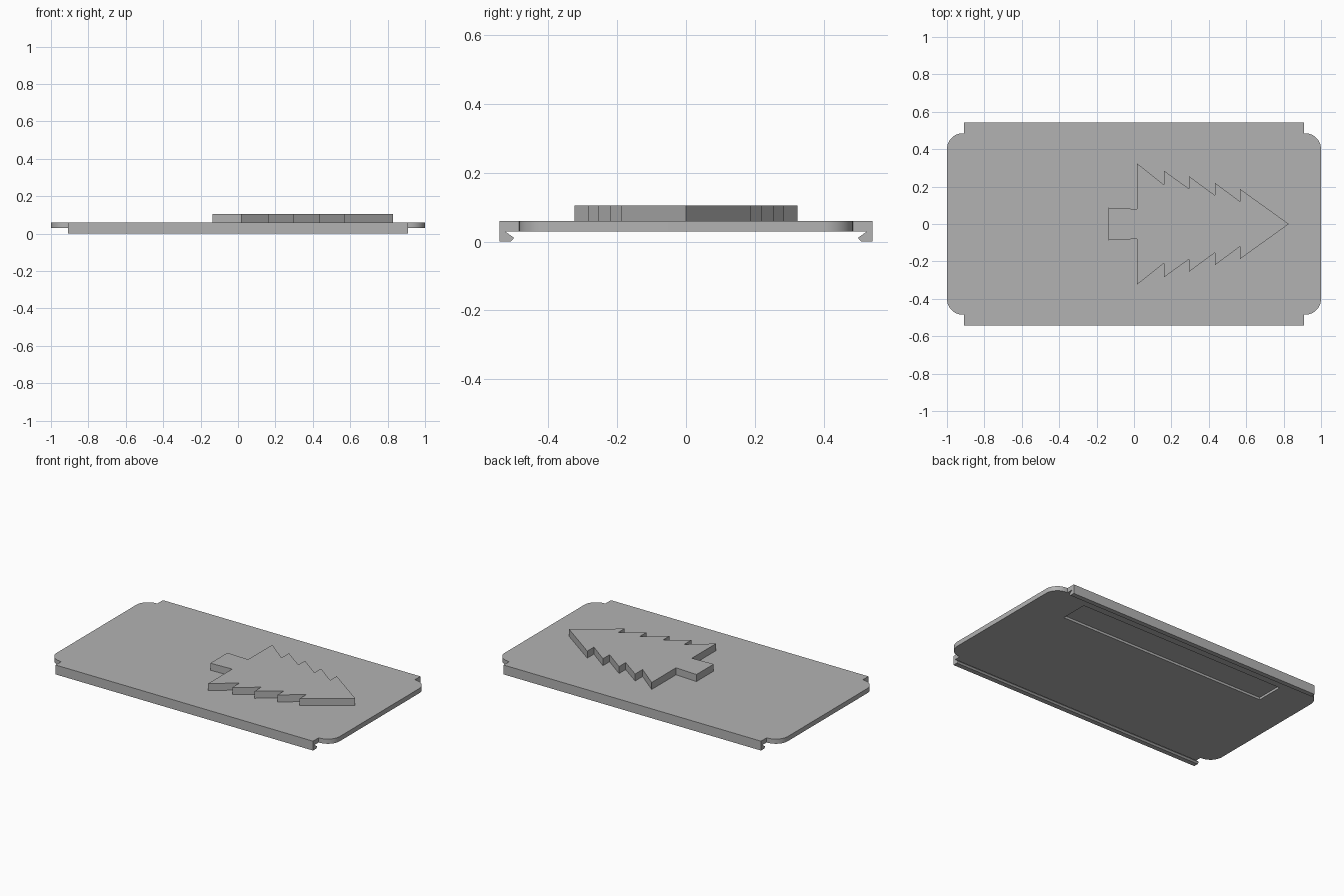
import bpy
import bmesh
from math import cos, sin, radians
from mathutils import Vector

cube = bpy.data.objects.get("Cube")
if cube:
    bpy.data.objects.remove(cube, do_unlink=True)

GREY = (0.45, 0.45, 0.45, 1)
grey = bpy.data.materials.new("matte grey")
grey.use_nodes = True
grey.diffuse_color = GREY
grey.node_tree.nodes["Principled BSDF"].inputs["Base Color"].default_value = GREY


def prism(name, outline, offset):
    """Extrude a closed 3D outline along an offset into a solid."""
    bm = bmesh.new()
    face = bm.faces.new([bm.verts.new(p) for p in outline])
    side = bmesh.ops.extrude_face_region(bm, geom=[face], use_keep_orig=True)["geom"]
    moved = [g for g in side if isinstance(g, bmesh.types.BMVert)]
    bmesh.ops.translate(bm, verts=moved, vec=Vector(offset))
    bmesh.ops.recalc_face_normals(bm, faces=bm.faces)
    mesh = bpy.data.meshes.new(name)
    bm.to_mesh(mesh)
    bm.free()
    mesh.materials.append(grey)
    obj = bpy.data.objects.new(name, mesh)
    bpy.context.collection.objects.link(obj)
    return obj


def activate(obj):
    bpy.ops.object.select_all(action="DESELECT")
    obj.select_set(True)
    bpy.context.view_layer.objects.active = obj


LENGTH, RAIL_X = 1.0, 0.91      # half lengths of plate and rails
BODY_Y, RAIL_Y = 0.485, 0.542   # half widths of plate and rails
UNDER, TOP = 0.03, 0.06         # plate underside and top
RADIUS = 0.085

# Plate: one quarter outline, mirrored around the centre
quarter = [(LENGTH - RADIUS + RADIUS * cos(radians(a)),
            BODY_Y - RADIUS + RADIUS * sin(radians(a))) for a in range(0, 91, 6)]
quarter += [(RAIL_X, BODY_Y), (RAIL_X, RAIL_Y)]
half = quarter + [(-x, y) for x, y in reversed(quarter)]
outline = half + [(x, -y) for x, y in reversed(half)]
plate = prism("plate", [(x, y, UNDER) for x, y in outline], (0, 0, TOP - UNDER))

# Long shallow recess in the underside
slot = [(0.74, 0.25), (0.74, 0.43), (-0.74, 0.43), (-0.74, 0.25)]
cutter = prism("recess_cutter", [(x, y, 0) for x, y in slot], (0, 0, UNDER + 0.015))
cutter.hide_render = True
cut = plate.modifiers.new("recess", "BOOLEAN")
cut.operation = "DIFFERENCE"
cut.solver = "EXACT"
cut.object = cutter
activate(plate)
bpy.ops.object.modifier_apply(modifier=cut.name)
bpy.data.objects.remove(cutter, do_unlink=True)
bpy.ops.object.shade_smooth_by_angle(angle=radians(30))

# Hooked snap rails below both long edges
hook = [(RAIL_Y, UNDER), (0.527, UNDER), (0.502, 0.013),
        (0.502, 0.009), (0.511, 0), (RAIL_Y, 0)]
for name, s in (("back_rail", 1), ("front_rail", -1)):
    prism(name, [(-RAIL_X, s * y, z) for y, z in hook], (2 * RAIL_X, 0, 0))

# Raised fir tree lying along the plate
side = [(-0.135, 0.087), (0.015, 0.08), (0.015, 0.325), (0.16, 0.21),
        (0.16, 0.285), (0.295, 0.188), (0.295, 0.255), (0.433, 0.153),
        (0.433, 0.22), (0.567, 0.12), (0.567, 0.187)]
tree = side + [(0.828, 0)] + [(x, -y) for x, y in reversed(side)]
prism("fir_tree", [(x, y, TOP) for x, y in tree], (0, 0, 0.045))
